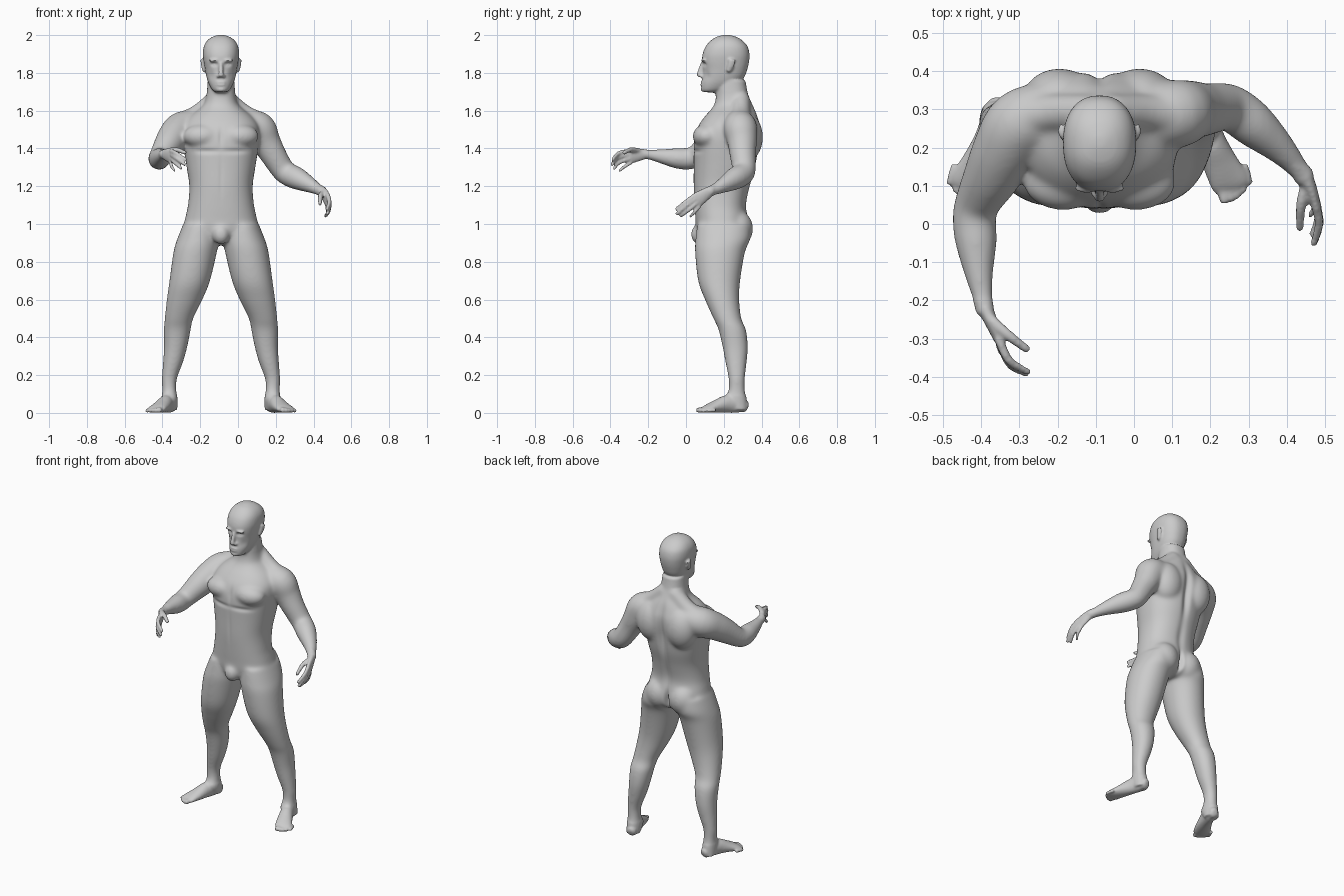
import bpy, bmesh, math
from mathutils import Vector, Matrix

CX = -0.09                      # symmetry plane of trunk and legs
SIDES = (1, -1)
bm = bmesh.new()


def spline(keys, m=5):
    """Catmull-Rom through tuples of numbers."""
    k = [keys[0]] + list(keys) + [keys[-1]]
    out = []
    for i in range(1, len(k) - 2):
        for j in range(m):
            t = j / m
            out.append([0.5 * (2*b + (c-a)*t + (2*a-5*b+4*c-d)*t*t + (3*b-a-3*c+d)*t**3)
                        for a, b, c, d in zip(k[i-1], k[i], k[i+1], k[i+2])])
    return out + [list(keys[-1])]


def loft(rings):
    vs = [[bm.verts.new(p) for p in r] for r in rings]
    n = len(vs[0])
    fs = [bm.faces.new((a[i], a[(i+1) % n], b[(i+1) % n], b[i]))
          for a, b in zip(vs, vs[1:]) for i in range(n)]
    fs += [bm.faces.new(vs[0]), bm.faces.new(vs[-1])]
    bmesh.ops.recalc_face_normals(bm, faces=fs)


def stack(keys, n=2.3, seg=40):
    """Horizontal rings: (z, x0, x1, y_front, y_back)."""
    rings = []
    for z, x0, x1, y0, y1 in spline(keys):
        ring = []
        for i in range(seg):
            a = 2 * math.pi * i / seg
            c, s = math.cos(a), math.sin(a)
            ring.append(((x0+x1)/2 + (x1-x0)/2 * math.copysign(abs(c)**(2/n), c),
                         (y0+y1)/2 + (y1-y0)/2 * math.copysign(abs(s)**(2/n), s), z))
        rings.append(ring)
    loft(rings)


def tube(keys, ref=(0, 0, 1), seg=20):
    """Round-ended tube: (x, y, z, r) or (x, y, z, r_side, r_ref)."""
    k = spline([tuple(q[:3]) + (q[3], q[-1]) for q in keys])
    P = [Vector(q[:3]) for q in k]
    T = [(P[min(i+1, len(P)-1)] - P[max(i-1, 0)]).normalized() for i in range(len(P))]
    data = [(p, t, q[3], q[4]) for p, t, q in zip(P, T, k)]

    def cap(d, s):
        p, t, a, b = d
        r = min(a, b)
        return [(p + t*s*r*f, t, a*g, b*g) for f, g in ((0.35, 0.85), (0.6, 0.5))]
    data = cap(data[0], -1)[::-1] + data + cap(data[-1], 1)
    rings = []
    for p, t, a, b in data:
        side = t.cross(Vector(ref)).normalized()
        up = side.cross(t)
        rings.append([p + side*a*math.cos(2*math.pi*i/seg) + up*b*math.sin(2*math.pi*i/seg)
                      for i in range(seg)])
    loft(rings)


def blob(c, r):
    bmesh.ops.create_uvsphere(bm, u_segments=24, v_segments=14, radius=1,
                              matrix=Matrix.Translation(c) @ Matrix.Diagonal((*r, 1)))


# trunk and neck (z, half width, front, back)
stack([(z, CX-w, CX+w, f, b) for z, w, f, b in (
    (.89, .08, .12, .27), (.92, .16, .075, .32), (.97, .198, .055, .335), (1.03, .19, .05, .33),
    (1.10, .175, .045, .32), (1.20, .168, .04, .34), (1.30, .182, .04, .368), (1.40, .198, .04, .385),
    (1.46, .205, .045, .395), (1.52, .20, .065, .395), (1.57, .165, .10, .38), (1.61, .115, .135, .365),
    (1.64, .088, .152, .35), (1.69, .076, .16, .328), (1.76, .07, .16, .315))])

# head
stack([(z, CX-w, CX+w, f, b) for z, w, f, b in (
    (1.697, .03, .092, .17), (1.712, .048, .082, .22), (1.745, .066, .082, .28), (1.78, .077, .088, .31),
    (1.82, .085, .09, .325), (1.86, .092, .085, .334), (1.90, .096, .088, .336), (1.94, .091, .104, .326),
    (1.97, .074, .13, .30), (1.99, .047, .16, .268), (2.001, .015, .20, .23))])
tube([(CX, .086, 1.85, .009), (CX, .077, 1.82, .011), (CX, .07, 1.787, .014)], ref=(1, 0, 0))
for s in SIDES:
    blob((CX + s*.013, .083, 1.783), (.011, .014, .009))           # nostrils
    blob((CX + s*.036, .094, 1.866), (.030, .014, .008))           # brows
    tube([(CX + s*.09, .225, 1.81, .008, .012), (CX + s*.097, .238, 1.84, .008, .018),
          (CX + s*.101, .245, 1.868, .008, .018)], ref=(0, 1, 0))  # ears
for z in (1.750, 1.737):
    blob((CX, .086, z), (.026, .011, .006))                        # lips
blob((CX, .092, 1.713), (.026, .014, .014))                        # chin

# muscle masses, legs and feet
blob((CX, .072, .945), (.047, .047, .055))
for s in SIDES:
    X = lambda u: CX + s*u
    blob((X(.095), .11, 1.465), (.105, .075, .065))
    blob((X(.105), .32, 1.46), (.10, .088, .13))
    blob((X(.085), .268, .975), (.09, .088, .10))
    tube([(X(.03), .29, 1.66, .05), (X(.12), .29, 1.585, .05), (X(.21), .28, 1.53, .06)])
    stack([(z, X(a), X(b), f, k) for z, a, b, f, k in (
        (.015, .232, .312, .24, .325), (.07, .23, .315, .205, .322), (.12, .236, .312, .225, .312),
        (.18, .233, .314, .225, .312), (.27, .20, .307, .208, .322), (.35, .178, .302, .193, .328),
        (.44, .160, .303, .172, .318), (.50, .147, .298, .145, .293), (.60, .098, .287, .10, .282),
        (.70, .058, .273, .064, .287), (.85, .022, .252, .048, .312), (.92, .01, .232, .05, .34),
        (1.0, .02, .20, .06, .34))], n=2.1)
    tube([(X(.265), .31, .034, .030, .033), (X(.272), .275, .046, .037, .046),
          (X(.29), .22, .048, .039, .048), (X(.315), .16, .034, .046, .034),
          (X(.338), .115, .022, .051, .022), (X(.346), .095, .016, .048, .015)])
    for i in range(5):
        f = i / 4
        tx, ty, r = .327 + .065*f, .062 + .045*f*f, .014 - .0045*f
        tube([(X(tx - .012), ty + .045, r + .004, r), (X(tx - .004), ty + .02, r + .003, r),
              (X(tx), ty, r, r)], seg=12)

# left arm, lowered and bent outwards
tube([(.04, .28, 1.52, .085), (.11, .288, 1.505, .09), (.145, .297, 1.44, .08),
      (.185, .30, 1.37, .070), (.235, .307, 1.29, .063), (.268, .295, 1.262, .062),
      (.315, .258, 1.24, .060), (.38, .20, 1.207, .043), (.425, .15, 1.182, .030),
      (.447, .122, 1.172, .027)], ref=(0, 1, 0))
# right arm, reaching forward
tube([(-.22, .29, 1.52, .085), (-.295, .262, 1.505, .092), (-.335, .20, 1.47, .086),
      (-.37, .13, 1.42, .076), (-.41, .055, 1.36, .060), (-.418, .01, 1.345, .058),
      (-.413, -.05, 1.348, .055), (-.406, -.13, 1.358, .039), (-.395, -.20, 1.368, .026),
      (-.39, -.225, 1.37, .025)])

# hands: palms, then fingers as (knuckle, joint, tip), index to little, thumb last
tube([(.445, .13, 1.175, .022, .027), (.462, .092, 1.15, .017, .036), (.474, .055, 1.125, .014, .041)])
tube([(-.392, -.215, 1.37, .021, .026), (-.372, -.26, 1.365, .017, .036), (-.354, -.30, 1.357, .014, .039)])
left = [((.475, .05, 1.153), (.484, .000, 1.118), (.470, -.052, 1.078)),
        ((.478, .05, 1.133), (.485, .000, 1.095), (.472, -.050, 1.053)),
        ((.477, .058, 1.112), (.482, .015, 1.075), (.466, -.028, 1.042)),
        ((.472, .07, 1.092), (.474, .045, 1.062), (.460, .022, 1.040)),
        ((.450, .105, 1.165), (.437, .050, 1.150), (.434, -.012, 1.106))]
right = [((-.354, -.30, 1.387), (-.327, -.357, 1.374), (-.276, -.388, 1.340)),
         ((-.352, -.305, 1.367), (-.325, -.367, 1.348), (-.280, -.392, 1.314)),
         ((-.352, -.30, 1.346), (-.333, -.355, 1.324), (-.300, -.380, 1.294)),
         ((-.357, -.29, 1.326), (-.350, -.328, 1.302), (-.335, -.352, 1.282)),
         ((-.380, -.245, 1.385), (-.330, -.290, 1.394), (-.280, -.328, 1.377))]
for hand in (left, right):
    for i, (a, b, c) in enumerate(hand):
        r = (.0115, .0115, .011, .0095, .0135)[i]
        tube([(*a, r*1.1), (*b, r), (*c, r*.8)], seg=12)

# fuse all parts into one skin
me = bpy.data.meshes.new("human_body")
bm.to_mesh(me)
bm.free()
body = bpy.data.objects.new("human_body", me)
bpy.context.collection.objects.link(body)
bpy.context.view_layer.objects.active = body
body.select_set(True)
mod = body.modifiers.new("fuse", 'REMESH')
mod.mode = 'VOXEL'
mod.voxel_size = 0.0062
bpy.ops.object.modifier_apply(modifier="fuse")

# soften: strongly on trunk and limbs, lightly on head, hands and feet
bm = bmesh.new()
bm.from_mesh(body.data)


def fine(c):
    return c.z > 1.70 or c.z < .09 or c.y < -.2 or (c.x > .42 and c.y < .15)


broad = [v for v in bm.verts if not fine(v.co)]
for i in range(22):
    bmesh.ops.smooth_vert(bm, verts=broad, factor=0.5, use_axis_x=True, use_axis_y=True, use_axis_z=True)
for i in range(2):
    bmesh.ops.smooth_vert(bm, verts=bm.verts[:], factor=0.5, use_axis_x=True, use_axis_y=True, use_axis_z=True)

# sculpted dents and bumps: (u, y, z), radii, shift in y
dents = [((.036, .09, 1.845), (.017, .03, .010), .013), ((.036, .09, 1.843), (.009, .03, .005), -.006),
         ((.0, .08, 1.7435), (.022, .03, .003), .004), ((.055, .10, 1.785), (.018, .04, .025), .006),
         ((.0, .39, 1.40), (.022, .05, .17), -.022), ((.0, .34, 1.12), (.025, .05, .10), -.010),
         ((.0, .35, .95), (.012, .05, .065), -.035), ((.0, .04, 1.46), (.012, .04, .045), .006),
         ((.09, .04, 1.385), (.09, .04, .013), .008), ((.0, .04, 1.25), (.010, .04, .10), .003)]
for v in bm.verts:
    dy = 0
    for (u, y, z), (a, b, c), d in dents:
        q = ((abs(v.co.x - CX) - u)/a)**2 + ((v.co.y - y)/b)**2 + ((v.co.z - z)/c)**2
        if q < 9:
            dy += d * math.exp(-q)
    v.co.y += dy
    v.co.z = max(v.co.z, 0)
bm.to_mesh(body.data)
bm.free()
bpy.ops.object.shade_smooth()
